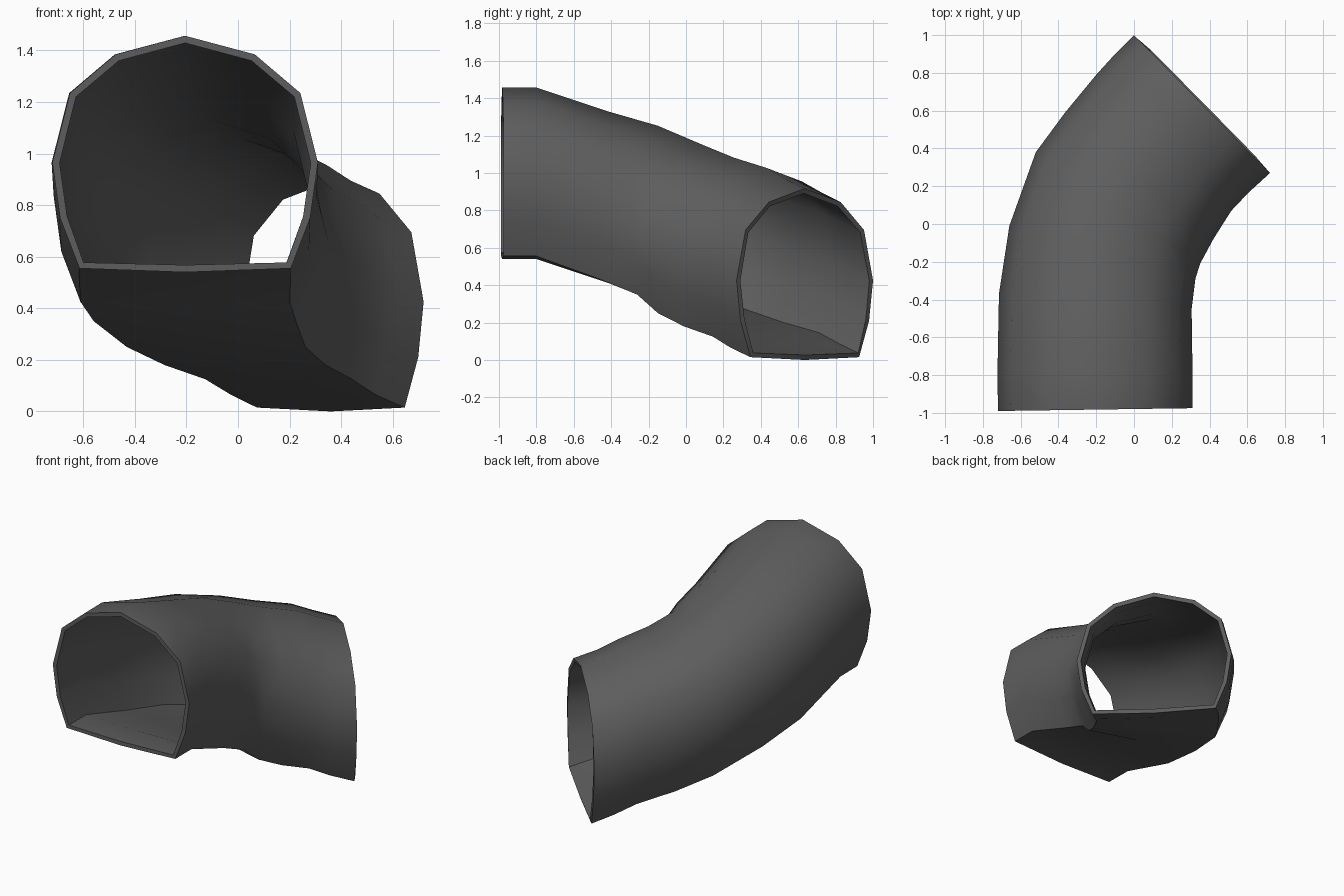
import bpy, bmesh, math

if "Cube" in bpy.data.objects:
    bpy.data.objects.remove(bpy.data.objects["Cube"])

# One flat colour
grey = bpy.data.materials.new("dark grey")
grey.diffuse_color = (0.11, 0.11, 0.11, 1)
grey.use_nodes = True
grey.node_tree.nodes["Principled BSDF"].inputs["Base Color"].default_value = grey.diffuse_color

# Cross-section: rounded top, flat bottom (u across, z up); right half mirrored
half = [(0.41, 0.015), (0.485, 0.21), (0.515, 0.425), (0.447, 0.695), (0.27, 0.845)]
profile = [(0, 0)] + half + [(0, 0.917)] + [(-u, z) for u, z in reversed(half)]

# Stations along the bend: left x, y, right x, y, base z
stations = [
    (-0.72, -0.99, 0.31, -0.975, 0.54),
    (-0.723, -0.80, 0.31, -0.80, 0.54),
    (-0.715, -0.37, 0.305, -0.45, 0.41),
    (-0.66, -0.01, 0.325, -0.29, 0.335),
    (-0.52, 0.38, 0.35, -0.21, 0.235),
    (-0.365, 0.59, 0.42, -0.08, 0.165),
    (-0.20, 0.79, 0.515, 0.07, 0.11),
    (-0.10, 0.90, 0.605, 0.165, 0.05),
    (0.0, 1.0, 0.72, 0.27, 0.0),
]

# Bent pipe: loft the section through the stations
bm = bmesh.new()
rings = []
for lx, ly, rx, ry, base in stations:
    ring = []
    for u, z in profile:
        t = u / 1.03 + 0.5
        ring.append(bm.verts.new((lx + (rx - lx) * t, ly + (ry - ly) * t, base + z)))
    rings.append(ring)
n = len(profile)
for r, s in zip(rings, rings[1:]):
    for i in range(n):
        j = (i + 1) % n
        bm.faces.new((r[i], s[i], s[j], r[j]))

mesh = bpy.data.meshes.new("bent_pipe")
bm.to_mesh(mesh)
bm.free()
pipe = bpy.data.objects.new("bent_pipe", mesh)
bpy.context.collection.objects.link(pipe)
mesh.materials.append(grey)

# Wall thickness, inwards
wall = pipe.modifiers.new("wall", 'SOLIDIFY')
wall.thickness = 0.028
wall.offset = -1
bpy.context.view_layer.objects.active = pipe
pipe.select_set(True)
bpy.ops.object.modifier_apply(modifier="wall")
bpy.ops.object.shade_smooth_by_angle(angle=math.radians(45))
